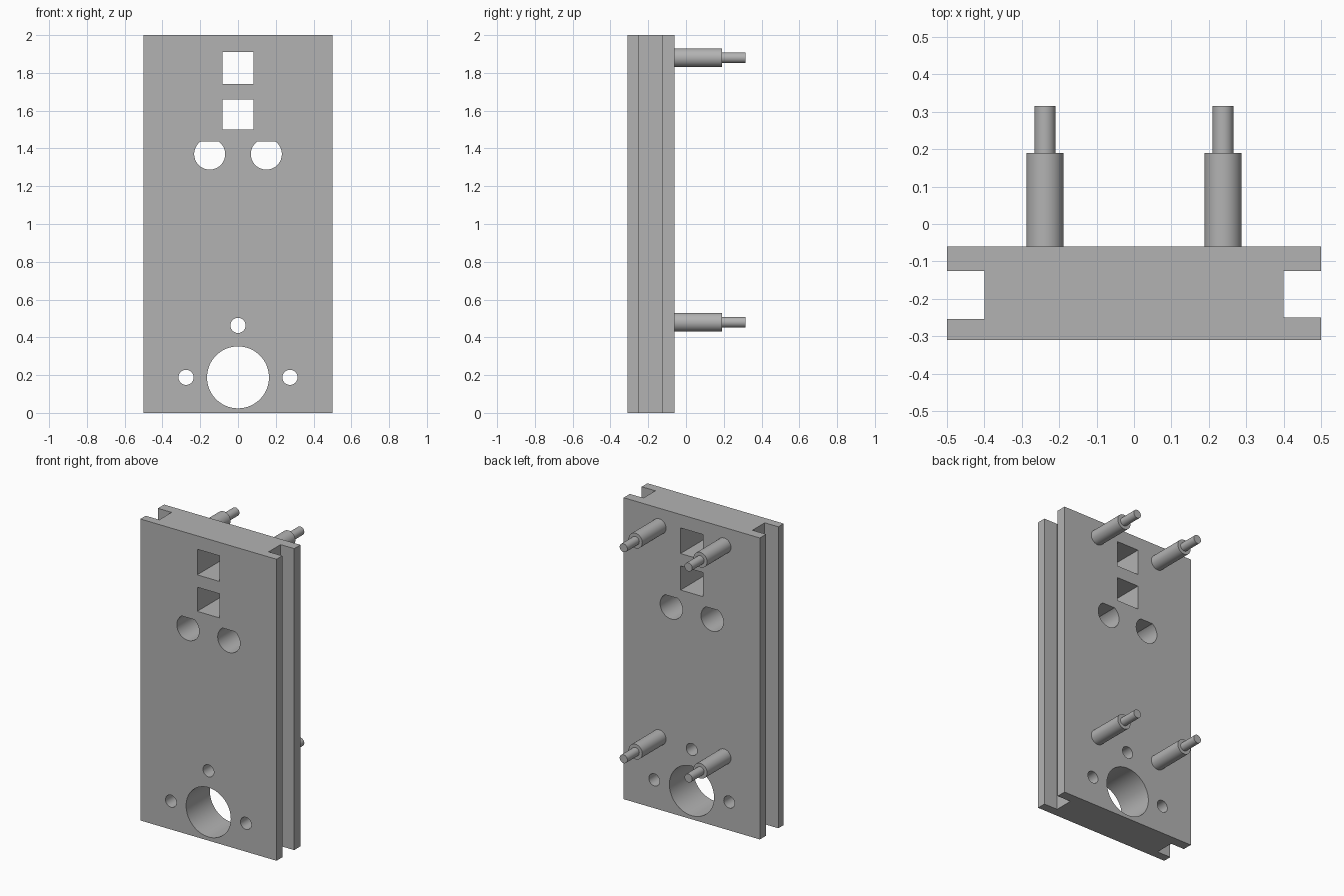
import bpy, bmesh, math
from mathutils import Matrix

cube = bpy.data.objects.get("Cube")
if cube:
    bpy.data.objects.remove(cube, do_unlink=True)

grey = bpy.data.materials.new("light_grey")
grey.use_nodes = True
color = (0.45, 0.45, 0.45, 1)
grey.diffuse_color = color
grey.node_tree.nodes["Principled BSDF"].inputs["Base Color"].default_value = color

FRONT, BACK = -0.31, -0.06


def make_object(name, bm):
    bmesh.ops.recalc_face_normals(bm, faces=bm.faces)
    mesh = bpy.data.meshes.new(name)
    bm.to_mesh(mesh)
    bm.free()
    mesh.materials.append(grey)
    obj = bpy.data.objects.new(name, mesh)
    bpy.context.collection.objects.link(obj)
    return obj


def prism(name, points, offset):
    """Extrude a closed outline along an offset vector."""
    bm = bmesh.new()
    face = bm.faces.new([bm.verts.new(p) for p in points])
    moved = bmesh.ops.extrude_face_region(bm, geom=[face])["geom"]
    verts = [v for v in moved if isinstance(v, bmesh.types.BMVert)]
    bmesh.ops.translate(bm, verts=verts, vec=offset)
    return make_object(name, bm)


def select_only(obj):
    bpy.ops.object.select_all(action='DESELECT')
    obj.select_set(True)
    bpy.context.view_layer.objects.active = obj


def circle(x, z, r, top=None, n=64):
    """Circle outline, optionally with its top cut flat."""
    start, sweep = 0.0, 2 * math.pi
    if top is not None:
        half = math.acos((top - z) / r)
        start, sweep = math.pi / 2 + half, 2 * (math.pi - half)
    count = n if top is None else n + 1
    return [(x + r * math.cos(start + sweep * i / n),
             z + r * math.sin(start + sweep * i / n)) for i in range(count)]


def square(z, h):
    return [(-0.082, z - h), (0.082, z - h), (0.082, z + h), (-0.082, z + h)]


# Body: block with a groove along each side
half = [(0.5, FRONT), (0.5, -0.25), (0.4, -0.25),
        (0.4, -0.125), (0.5, -0.125), (0.5, BACK)]
left = [(-0.5, BACK), (-0.5, -0.125), (-0.4, -0.125),
        (-0.4, -0.254), (-0.5, -0.254), (-0.5, FRONT)]
body = prism("grooved_body", [(x, y, 0) for x, y in half + left], (0, 0, 2))

# Through holes: square windows, flat-topped holes, large bore, screw holes
holes = [square(1.826, 0.085), square(1.579, 0.08), circle(0, 0.188, 0.164),
         circle(0, 0.463, 0.04)]
for side in (-1, 1):
    holes.append(circle(side * 0.15, 1.37, 0.082, top=1.438))
    holes.append(circle(side * 0.275, 0.188, 0.04))
for outline in holes:
    cutter = prism("hole_cutter", [(x, FRONT - 0.1, z) for x, z in outline],
                   (0, BACK - FRONT + 0.2, 0))
    cutter.hide_render = True
    mod = body.modifiers.new("hole", 'BOOLEAN')
    mod.operation, mod.solver, mod.object = 'DIFFERENCE', 'EXACT', cutter
    select_only(body)
    bpy.ops.object.modifier_apply(modifier=mod.name)
    bpy.data.objects.remove(cutter, do_unlink=True)
select_only(body)
bpy.ops.object.shade_smooth_by_angle(angle=math.radians(30))


# Stepped mounting pins on the back
def pin(name, x, z):
    bm = bmesh.new()
    profile = [(0, BACK), (0.05, BACK), (0.05, 0.19),
               (0.028, 0.19), (0.028, 0.315), (0, 0.315)]
    verts = [bm.verts.new((r, y, 0)) for r, y in profile]
    edges = [bm.edges.new(pair) for pair in zip(verts, verts[1:])]
    bmesh.ops.spin(bm, geom=verts + edges, cent=(0, 0, 0), axis=(0, 1, 0),
                   angle=2 * math.pi, steps=48)
    bmesh.ops.remove_doubles(bm, verts=bm.verts, dist=0.0001)
    bmesh.ops.transform(bm, matrix=Matrix.Translation((x, 0, z)), verts=bm.verts)
    select_only(make_object(name, bm))
    bpy.ops.object.shade_smooth_by_angle(angle=math.radians(30))


for side, side_name in ((1, "left"), (-1, "right")):
    for z, level in ((1.88, "upper"), (0.48, "lower")):
        pin(f"{level}_{side_name}_pin", side * 0.238, z)
